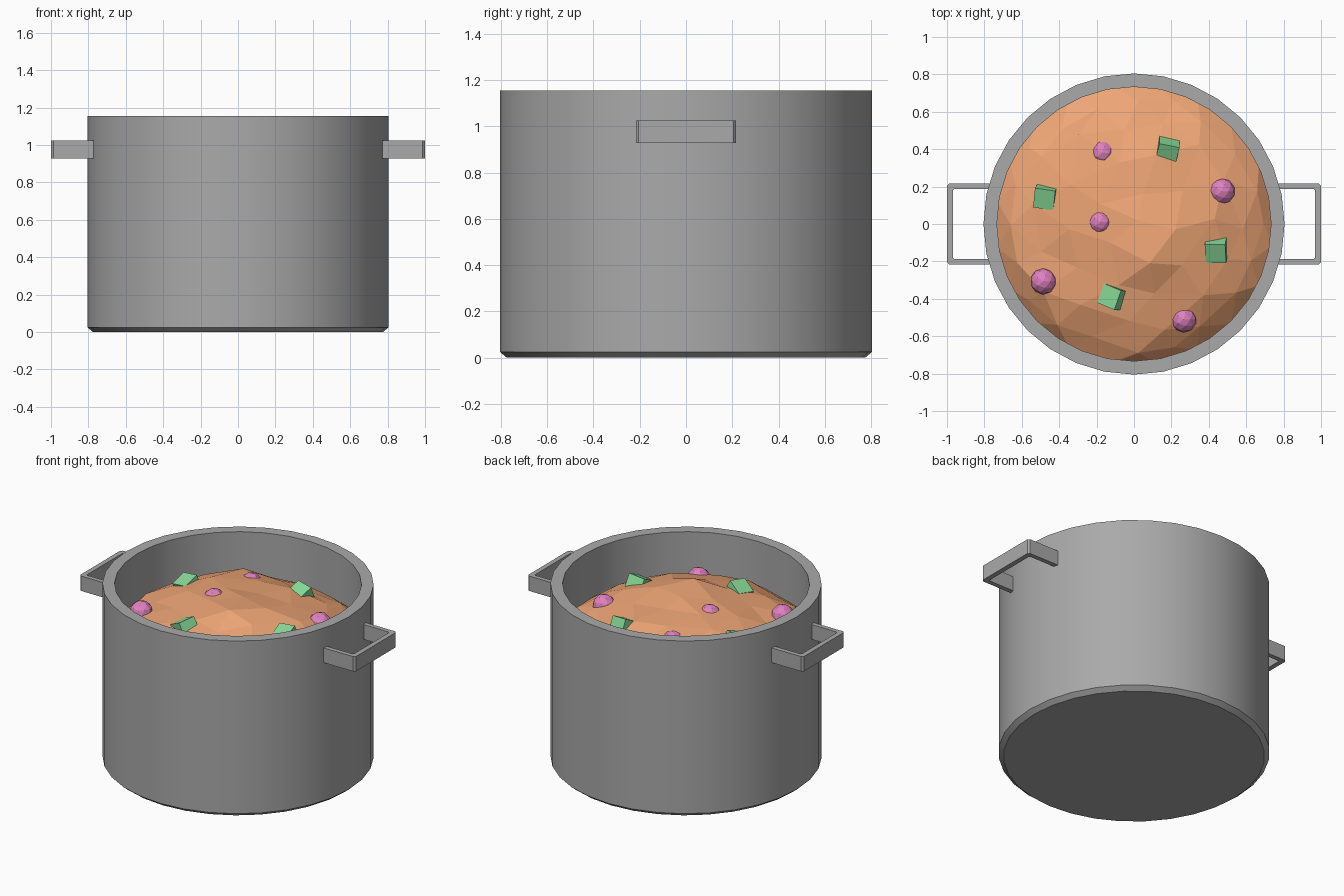
import bpy, bmesh, math, random
from mathutils import Matrix, Euler

if "Cube" in bpy.data.objects:
    bpy.data.objects.remove(bpy.data.objects["Cube"])

random.seed(4)


def material(name, rgb):
    m = bpy.data.materials.new(name)
    m.diffuse_color = (*rgb, 1)
    m.use_nodes = True
    m.node_tree.nodes["Principled BSDF"].inputs["Base Color"].default_value = m.diffuse_color
    return m


def make(name, bm, mat=None):
    bmesh.ops.recalc_face_normals(bm, faces=bm.faces)
    me = bpy.data.meshes.new(name)
    bm.to_mesh(me)
    bm.free()
    ob = bpy.data.objects.new(name, me)
    bpy.context.collection.objects.link(ob)
    if mat:
        me.materials.append(mat)
    return ob


metal_mat = material("dark_metal", (0.40, 0.40, 0.40))
stew_mat = material("stew", (0.86, 0.38, 0.18))
pea_mat = material("pink", (0.74, 0.22, 0.52))
cube_mat = material("green", (0.24, 0.70, 0.31))

# Pot: one profile lathed around z, with bevelled base and hollow inside
SIDES = 32
profile = [(0.775, 0), (0.805, 0.025), (0.805, 1.155), (0.733, 1.155), (0.733, 0.07)]
bm = bmesh.new()
rings = [[bm.verts.new((r * math.cos(2 * math.pi * i / SIDES),
                        r * math.sin(2 * math.pi * i / SIDES), z))
          for i in range(SIDES)] for r, z in profile]
for a, b in zip(rings, rings[1:]):
    for i in range(SIDES):
        j = (i + 1) % SIDES
        bm.faces.new((a[i], a[j], b[j], b[i]))
bm.faces.new(rings[0])
bm.faces.new(rings[-1])
pot = make("pot", bm, metal_mat)
bpy.context.view_layer.objects.active = pot
pot.select_set(True)
bpy.ops.object.shade_smooth_by_angle(angle=math.radians(30))
pot.select_set(False)

# Handles: U-shaped bands with chamfered corners, mirrored in x
outer = [(0.77, 0.217), (0.986, 0.217), (0.999, 0.205)]
inner = [(0.967, 0.18), (0.96, 0.187), (0.77, 0.187)]
outline = (outer + [(x, -y) for x, y in reversed(outer)]
           + [(x, -y) for x, y in reversed(inner)] + inner)
n = len(outline)
for side, name in ((1, "right_handle"), (-1, "left_handle")):
    bm = bmesh.new()
    low, high = [[bm.verts.new((side * x, y, z)) for x, y in outline]
                 for z in (0.928, 1.025)]
    for i in range(n):
        j = (i + 1) % n
        bm.faces.new((low[i], low[j], high[j], high[i]))
    # top and bottom as strips between the outer and inner outlines
    for ring in (low, high):
        out, inn = ring[:n // 2], ring[n // 2:][::-1]
        for i in range(n // 2 - 1):
            bm.faces.new((out[i], out[i + 1], inn[i + 1], inn[i]))
    make(name, bm, metal_mat)

# Stew: flattened faceted ball, lumpy on top
bm = bmesh.new()
bmesh.ops.create_icosphere(bm, subdivisions=3, radius=1)
for v in bm.verts:
    x, y, z = v.co.x * 0.775, v.co.y * 0.775, 0.75 + v.co.z * 0.3
    if z > 0.8:
        z += 0.045 * math.exp(-((x - 0.08) ** 2 + (y + 0.17) ** 2) / 0.05)
        z += 0.03 * math.exp(-((x + 0.3) ** 2 + (y - 0.48) ** 2) / 0.06)
        z += random.uniform(-0.014, 0.014)
        if math.hypot(x, y) < 0.68:
            x += random.uniform(-0.03, 0.03)
            y += random.uniform(-0.03, 0.03)
    v.co = (x, y, z)
make("stew", bm, stew_mat)

# Round pink pieces
for i, p in enumerate([(-0.18, 0.01, 1.0), (-0.17, 0.38, 0.965), (0.47, 0.175, 0.955),
                       (-0.485, -0.307, 0.96), (0.265, -0.51, 0.925)]):
    bm = bmesh.new()
    bmesh.ops.create_icosphere(bm, subdivisions=2, radius=0.07,
                               matrix=Matrix.Translation(p))
    make(f"round_piece_{i + 1}", bm, pea_mat)

# Tilted green cubes
for i, (p, r) in enumerate([((0.178, 0.395, 0.972), (0.45, 0.1, -0.2)),
                            ((-0.47, 0.15, 0.955), (0.35, -0.15, -0.15)),
                            ((0.44, -0.135, 0.975), (0.45, -0.1, 0.0)),
                            ((-0.108, -0.39, 0.98), (0.15, -0.45, -0.4))]):
    bm = bmesh.new()
    bmesh.ops.create_cube(bm, size=0.11, matrix=Matrix.Translation(p)
                          @ Euler(r).to_matrix().to_4x4())
    make(f"cube_piece_{i + 1}", bm, cube_mat)
